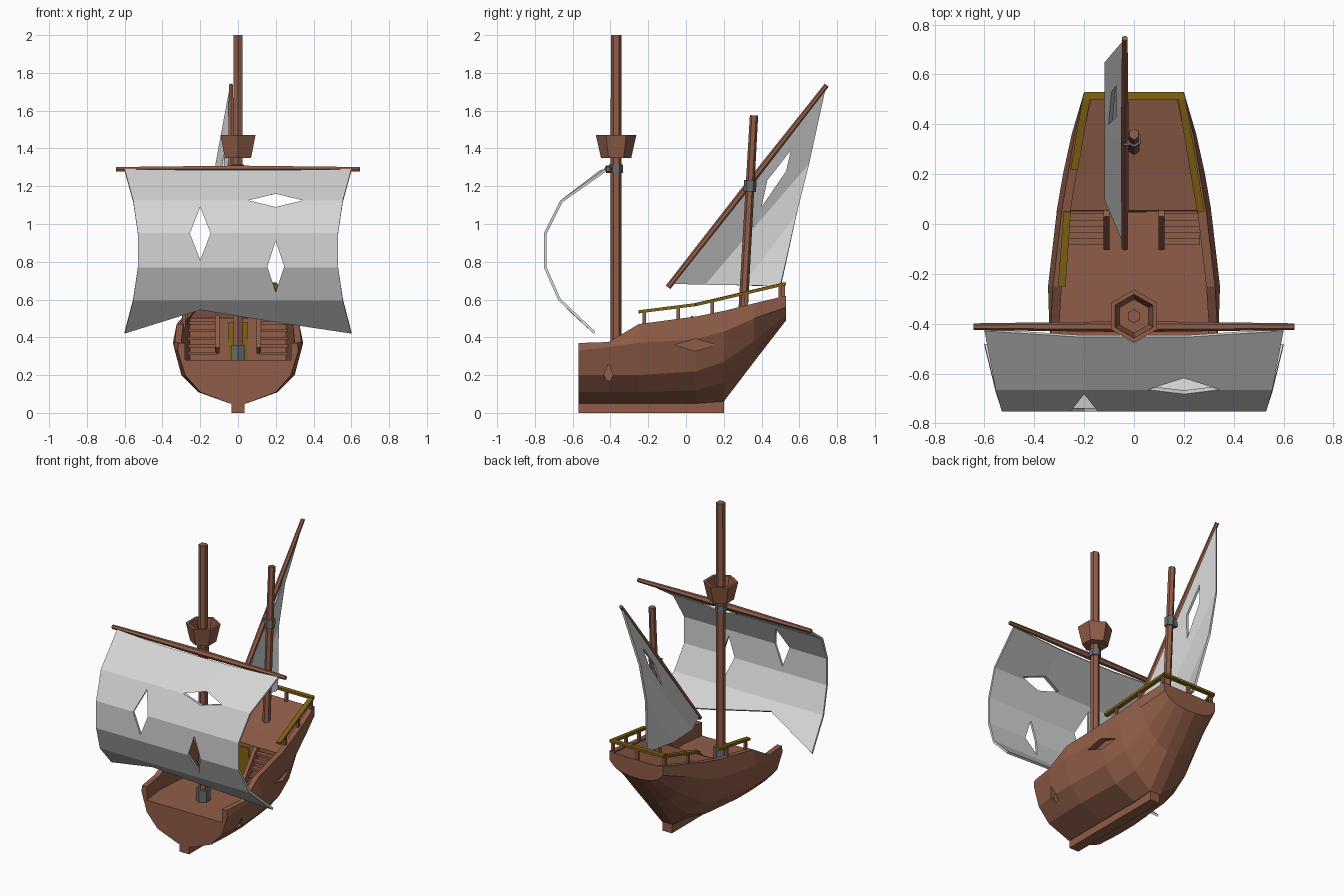
import bpy, bmesh, math
from mathutils import Vector

cube = bpy.data.objects.get("Cube")
if cube:
    bpy.data.objects.remove(cube)


def material(name, rgb):
    m = bpy.data.materials.new(name)
    m.use_nodes = True
    m.diffuse_color = (*rgb, 1)
    m.node_tree.nodes["Principled BSDF"].inputs["Base Color"].default_value = (*rgb, 1)
    return m


WOOD = material("brown wood", (.28, .11, .065))
TRIM = material("olive trim", (.22, .125, .006))
IRON = material("grey iron", (.14, .15, .155))
CLOTH = material("pale cloth", (.66, .66, .66))


def build(name, rings, mat, closed=True):
    """Skin a row of point rings; closed rings get end caps."""
    bm = bmesh.new()
    rows = [[bm.verts.new(p) for p in ring] for ring in rings]
    n = len(rows[0])
    for a, b in zip(rows, rows[1:]):
        for i in range(n if closed else n - 1):
            j = (i + 1) % n
            bm.faces.new((a[i], a[j], b[j], b[i]))
    if closed:
        bm.faces.new(rows[0][::-1])
        bm.faces.new(rows[-1])
    bmesh.ops.recalc_face_normals(bm, faces=bm.faces)
    me = bpy.data.meshes.new(name)
    bm.to_mesh(me)
    bm.free()
    if mat:
        me.materials.append(mat)
    ob = bpy.data.objects.new(name, me)
    bpy.context.collection.objects.link(ob)
    return ob


def pole(name, a, b, profile, mat=WOOD, sides=6):
    """Round bar from a to b; profile holds (fraction, radius) pairs."""
    a, b = Vector(a), Vector(b)
    d = (b - a).normalized()
    u = d.cross(Vector((1, 0, 0)) if abs(d.x) < .9 else Vector((0, 0, 1))).normalized()
    v = d.cross(u)
    angles = [math.tau * i / sides for i in range(sides)]
    return build(name, [[a.lerp(b, t) + r * (u * math.cos(k) + v * math.sin(k)) for k in angles]
                        for t, r in profile], mat)


def beam(name, a, b, w, h, mat=WOOD):
    """Flat plank from a to b, w wide and h tall."""
    a, b = Vector(a), Vector(b)
    d = (b - a).normalized()
    side = d.cross(Vector((0, 0, 1)))
    side = side.normalized() * w / 2 if side.length > .01 else Vector((w / 2, 0, 0))
    up = side.cross(d).normalized() * h / 2
    return build(name, [[p + side + up, p - side + up, p - side - up, p + side - up]
                        for p in (a, b)], mat)


def bake(ob):
    dg = bpy.context.evaluated_depsgraph_get()
    me = bpy.data.meshes.new_from_object(ob.evaluated_get(dg))
    ob.modifiers.clear()
    ob.data = me


def cut(ob, near, far, corners):
    """Cut a four-sided hole through ob between two depths."""
    tool = build("hole_cutter", [[place(c) for c in corners] for place in (near, far)], None)
    tool.hide_render = True
    m = ob.modifiers.new("hole", 'BOOLEAN')
    m.operation, m.solver, m.object = 'DIFFERENCE', 'EXACT', tool
    bake(ob)
    bpy.data.objects.remove(tool)


def diamond(u, v, hu, hv):
    return [(u - hu, v), (u, v - hv), (u + hu, v), (u, v + hv)]


def at_x(x):
    return lambda c: (x, c[0], c[1])


def at_y(y):
    return lambda c: (c[0], y, c[1])


# Hull: half sections (half width, height) from keel to sheer, open waist, raised aft deck
sections = [
    (-.57, [(.045, .05), (.20, .11), (.28, .20), (.32, .33), (.315, .37)]),
    (-.41, [(.045, .05), (.21, .11), (.30, .20), (.34, .35), (.335, .375)]),
    (-.25, [(.045, .05), (.21, .11), (.30, .20), (.345, .37), (.325, .47)]),
    (.05, [(.045, .05), (.19, .12), (.27, .22), (.31, .39), (.29, .51)]),
    (.054, [(.045, .05), (.19, .12), (.27, .22), (.31, .39), (.29, .51)]),
    (.2, [(.04, .06), (.16, .16), (.24, .27), (.285, .43), (.265, .54)]),
    (.36, [(.04, .27), (.12, .31), (.19, .38), (.25, .50), (.238, .58)]),
    (.53, [(.04, .49), (.11, .50), (.16, .52), (.20, .56), (.20, .62)]),
]
rings = []
for y, half in sections:
    w, top = half[-1]
    w -= .035
    deck = .28 if y <= .05 else top - .008
    ring = half[::-1] + [(-a, z) for a, z in half]
    ring += [(-w, top), (-w, deck), (w, deck), (w, top)]
    rings.append([(x, y, z) for x, z in ring])
hull = build("hull", rings, WOOD)
cut(hull, at_x(.27), at_x(.4), diamond(.05, .36, .11, .032))
cut(hull, at_x(.27), at_x(.4), diamond(-.41, .2, .025, .06))
beam("keel", (0, -.57, .03), (0, .2, .03), .07, .06)

# Cabin door and stairs
beam("door", (0, .044, .38), (0, .051, .38), .1, .2, TRIM)
for s in (-1, 1):
    beam("stair_side", (s * .11, -.085, .33), (s * .11, .05, .5), .024, .05)
    for i in range(5):
        y, z = -.07 + i * .025, .315 + i * .04
        beam("stair_tread", (s * .115, y, z), (s * .265, y, z), .03, .016)


# Railings follow the sheer
def rail_point(s, y):
    t = (y + .25) / .3 if y < .05 else (y - .05) / .48
    a, b = ((.29, .535), (.268, .573)) if y < .05 else ((.268, .573), (.187, .685))
    return Vector((s * (a[0] + (b[0] - a[0]) * t), y, a[1] + (b[1] - a[1]) * t))


for s, start, end, posts in ((-1, -.25, .05, (-.22, -.04)),
                             (-1, .22, .52, (.3, .5)),
                             (1, .05, .52, (.14, .32, .5))):
    beam("side_rail", rail_point(s, start), rail_point(s, end), .03, .016, TRIM)
    for y in posts:
        p = rail_point(s, y)
        beam("rail_post", p - Vector((0, 0, .09)), p, .018, .018)
beam("stern_rail", (-.2, .515, .683), (.2, .515, .683), .03, .016, TRIM)
beam("rail_post", (0, .515, .6), (0, .515, .683), .018, .018)

# Main mast with lookout and iron bands
Y = -.37
pole("main_mast", (0, Y, .25), (0, Y, 2), [(0, .03), (1, .028)])
pole("mast_foot_band", (0, Y, .25), (0, Y, .36), [(0, .044), (1, .044)], IRON)
pole("yard_band", (0, Y, 1.27), (0, Y, 1.315), [(0, .037), (1, .037)], IRON)
beam("yard_bracket", (0, Y, 1.29), (0, -.41, 1.29), .05, .03, IRON)
pole("lookout", (0, Y, 1.35), (0, Y, 1.47),
     [(0, .08), (1, .107), (1, .088), (.15, .068)])
pole("main_yard", (-.645, -.412, 1.29), (.645, -.412, 1.29),
     [(0, .013), (.03, .014), (.5, .022), (.97, .014), (1, .013)])

# Main sail: side profile (y, z, half width) swept across four columns
profile = [(-.425, 1.285, .60), (-.66, 1.12, .555), (-.745, .95, .53),
           (-.745, .77, .53), (-.67, .60, .555), (-.485, .425, .60)]
rows = [[(f * w, y, z) for f in (-1, -.35, .35, 1)] for y, z, w in profile]
for i in (1, 2):
    rows[0][i] = (rows[0][i][0], -.45, 1.28)
rows[-1][1] = (-.2, -.62, .55)
rows[-1][2] = (.2, -.55, .485)


def sail(name, rows):
    ob = build(name, rows, CLOTH, closed=False)
    m = ob.modifiers.new("thickness", 'SOLIDIFY')
    m.thickness, m.offset = .014, 0
    bake(ob)
    return ob


main_sail = sail("main_sail", rows)
for hole in (diamond(-.2, .95, .055, .14), diamond(.2, 1.125, .145, .035),
             diamond(.2, .775, .045, .135)):
    cut(main_sail, at_y(-.9), at_y(-.5), hole)

# Rear mast, slanted yard and triangular sail
foot, head = Vector((0, .30, .5)), Vector((0, .36, 1.575))
pole("rear_mast", foot, head, [(0, .025), (1, .022)])
pole("rear_mast_band", foot.lerp(head, .625), foot.lerp(head, .68), [(0, .033), (1, .033)], IRON)
beam("rear_yard_bracket", (0, .338, 1.2), (-.045, .338, 1.2), .045, .05, IRON)
pole("rear_yard", (-.037, -.095, .665), (-.037, .745, 1.735),
     [(0, .015), (.5, .018), (1, .013)])
edges = [(-.04, (-.07, .685), (.735, 1.71)), (-.112, (.1, .68), (.65, 1.32)),
         (-.112, (.3, .675), (.585, 1.05)), (-.06, (.49, .67), (.505, .69))]
rear_sail = sail("rear_sail", [
    [(x, a[0] + (b[0] - a[0]) * t, a[1] + (b[1] - a[1]) * t) for t in (0, .5, 1)]
    for x, a, b in edges])
cut(rear_sail, at_x(-.3), at_x(.1), [(.555, 1.39), (.43, 1.23), (.40, 1.09), (.53, 1.28)])
